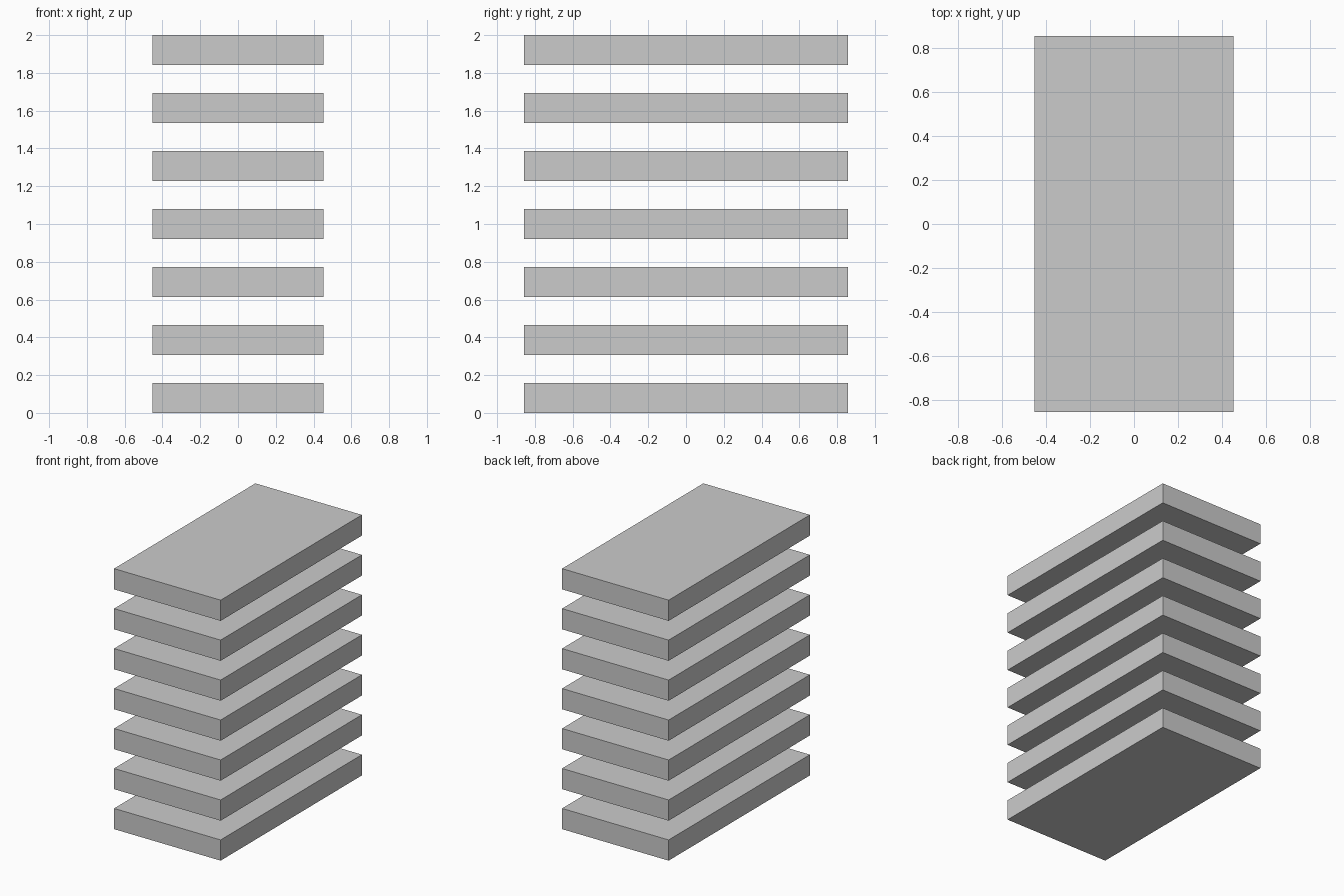
import bpy

if "Cube" in bpy.data.objects:
    bpy.data.objects.remove(bpy.data.objects["Cube"])

WIDTH, DEPTH, THICKNESS = 0.905, 1.714, 0.159
COUNT, HEIGHT = 7, 2.0
PITCH = (HEIGHT - THICKNESS) / (COUNT - 1)

# Evenly spaced stack of identical flat slabs
for i in range(COUNT):
    bpy.ops.mesh.primitive_cube_add(size=1, location=(0, 0, THICKNESS / 2 + i * PITCH))
    slab = bpy.context.object
    slab.name = f"slab_{i + 1}"
    slab.scale = (WIDTH, DEPTH, THICKNESS)
    bpy.ops.object.transform_apply(location=False, rotation=False, scale=True)
